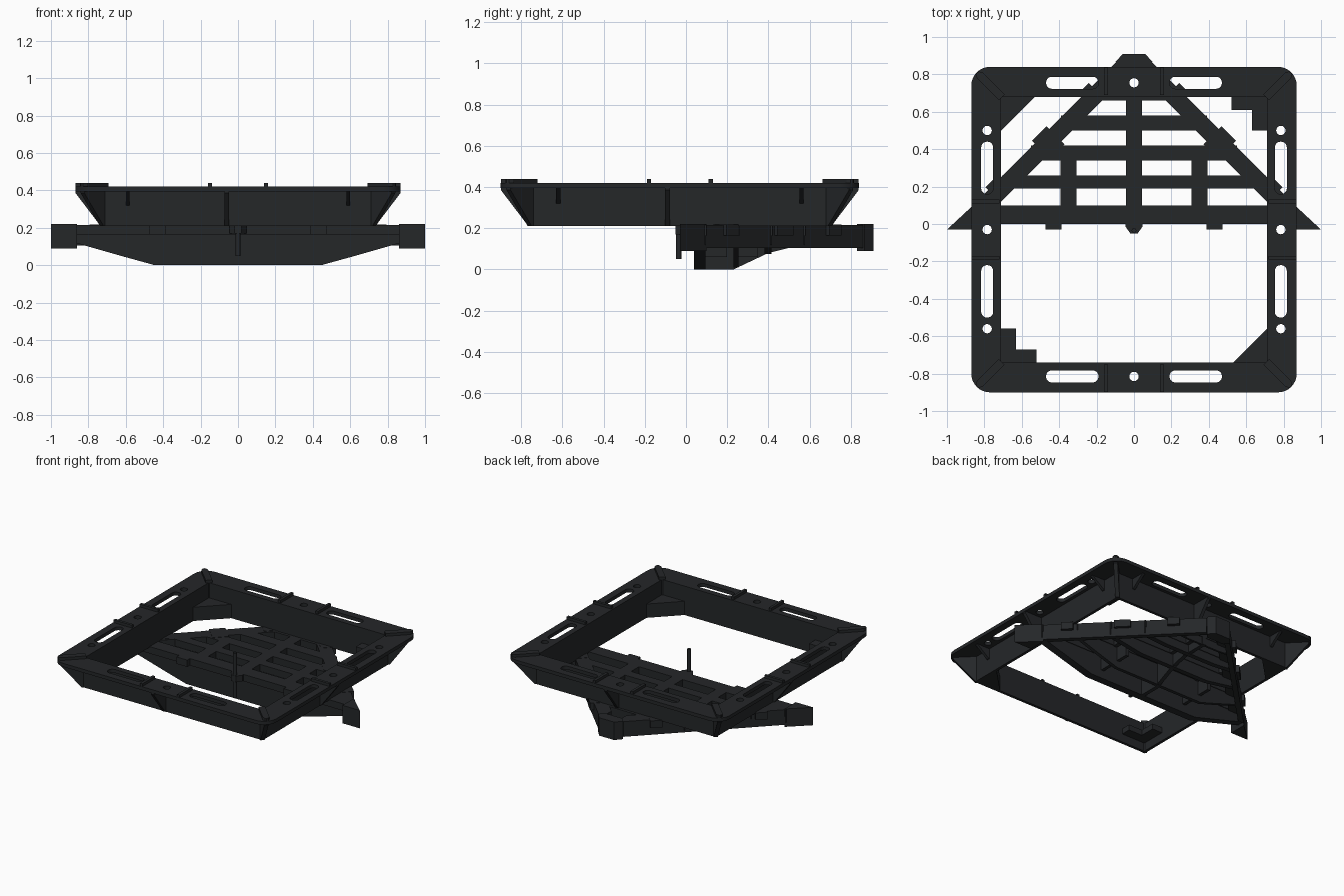
import bpy, bmesh
from math import pi, cos, sin
from mathutils import Matrix

if "Cube" in bpy.data.objects:
    bpy.data.objects.remove(bpy.data.objects["Cube"])

mat = bpy.data.materials.new("cast_iron")
mat.diffuse_color = (0.018, 0.02, 0.022, 1)
mat.use_nodes = True
mat.node_tree.nodes["Principled BSDF"].inputs["Base Color"].default_value = mat.diffuse_color
CY = -0.03      # frame centre in y
TOP = 0.215     # top of the grate


def link(name, mesh):
    ob = bpy.data.objects.new(name, mesh)
    mesh.materials.append(mat)
    mesh.shade_smooth()
    mesh.set_sharp_from_angle(angle=0.5)
    bpy.context.collection.objects.link(ob)
    return ob


def prism(name, pts, w0, w1, plane="xy", xf=None):
    """Extrude a 2D outline from w0 to w1 along the axis normal to the plane."""
    put = {"xy": lambda u, v, w: (u, v, w),
           "xz": lambda u, v, w: (u, w, v),
           "yz": lambda u, v, w: (w, u, v)}[plane]
    bm = bmesh.new()
    rings = [[bm.verts.new(put(u, v, w)) for u, v in pts] for w in (w0, w1)]
    n = len(pts)
    for r in rings:
        bm.faces.new(r)
    for i in range(n):
        j = (i + 1) % n
        bm.faces.new((rings[0][i], rings[0][j], rings[1][j], rings[1][i]))
    bmesh.ops.recalc_face_normals(bm, faces=bm.faces)
    if xf:
        bm.transform(xf)
    me = bpy.data.meshes.new(name)
    bm.to_mesh(me)
    bm.free()
    return link(name, me)


def box(name, x0, x1, y0, y1, z0, z1, xf=None):
    return prism(name, [(x0, y0), (x1, y0), (x1, y1), (x0, y1)], z0, z1, "xy", xf)


def rrect(cx, cy, hx, hy, r, seg=6):
    """Rounded rectangle outline; r = 0 gives sharp corners."""
    if r == 0:
        return [(cx - hx, cy - hy), (cx + hx, cy - hy), (cx + hx, cy + hy), (cx - hx, cy + hy)]
    out = []
    for k, (sx, sy) in enumerate([(1, 1), (-1, 1), (-1, -1), (1, -1)]):
        for i in range(seg + 1):
            a = k * pi / 2 + i * pi / 2 / seg
            out.append((cx + sx * (hx - r) + r * cos(a), cy + sy * (hy - r) + r * sin(a)))
    return out


def plate(name, loops, z0, z1):
    """Flat plate with holes, filled by a 2D curve."""
    cu = bpy.data.curves.new(name, "CURVE")
    cu.dimensions, cu.fill_mode, cu.extrude = "2D", "BOTH", (z1 - z0) / 2
    for pts in loops:
        s = cu.splines.new("POLY")
        s.points.add(len(pts) - 1)
        for p, (x, y) in zip(s.points, pts):
            p.co = (x, y, 0, 1)
        s.use_cyclic_u = True
    tmp = bpy.data.objects.new(name + "_curve", cu)
    bpy.context.collection.objects.link(tmp)
    dg = bpy.context.evaluated_depsgraph_get()
    me = bpy.data.meshes.new_from_object(tmp.evaluated_get(dg))
    bpy.data.objects.remove(tmp)
    me.transform(Matrix.Translation((0, 0, (z0 + z1) / 2)))
    me.name = name
    return link(name, me)


# ---- frame: flange with slots and bolt holes, and the wall below it
loops = [rrect(0, CY, 0.87, 0.87, 0.10, 8), rrect(0, CY, 0.71, 0.71, 0)]
for s in (-1, 1):
    for t in (-1, 1):
        loops.append(rrect(s * 0.33, CY + t * 0.785, 0.14, 0.032, 0.03, 5))
        loops.append(rrect(s * 0.785, CY + t * 0.33, 0.032, 0.14, 0.03, 5))
    for y in (-0.53, 0, 0.53):
        loops.append(rrect(s * 0.785, CY + y, 0.025, 0.025, 0.0249, 4))
    loops.append(rrect(0, CY + s * 0.785, 0.025, 0.025, 0.0249, 4))
plate("frame_flange", loops, 0.395, 0.42)
plate("frame_wall", [rrect(0, CY, 0.73, 0.73, 0), rrect(0, CY, 0.71, 0.71, 0)], 0.21, 0.40)

# gussets and raised ribs, repeated on the four sides and corners
gusset = [(0.72, 0.21), (0.735, 0.21), (0.868, 0.385), (0.868, 0.41), (0.72, 0.41)]
short = [(0.72, 0.32), (0.735, 0.32), (0.84, 0.40), (0.72, 0.40)]
corner = [(1.0, 0.21), (1.03, 0.21), (1.175, 0.385), (1.175, 0.41), (1.0, 0.41)]
crest = [(1.0, -0.022), (1.165, -0.022), (1.183, -0.012), (1.188, 0),
         (1.183, 0.012), (1.165, 0.022), (1.0, 0.022)]
for k in range(4):
    xf = Matrix.Translation((0, CY, 0)) @ Matrix.Rotation(k * pi / 2, 4, "Z")
    prism("flange_gusset", gusset, -0.072, -0.048, "xz", xf)
    for t in (-0.59, 0.59):
        prism("short_gusset", short, t - 0.01, t + 0.01, "xz", xf)
    for t in (-0.15, 0.15):
        box("flange_rib", 0.72, 0.868, t - 0.01, t + 0.01, 0.41, 0.44, xf)
    xd = xf @ Matrix.Rotation(pi / 4, 4, "Z")
    prism("corner_gusset", corner, -0.014, 0.014, "xz", xd)
    prism("corner_rib", crest, 0.41, 0.44, "xy", xd)

# seats inside the frame corners: two triangular, two stepped
for k in (0, 1):
    xf = Matrix.Translation((0, CY, 0)) @ Matrix.Rotation(k * pi, 4, "Z")
    prism("triangular_seat", [(-0.72, 0.72), (-0.72, 0.52), (-0.52, 0.72)], 0.21, 0.31, "xy", xf)
    prism("stepped_seat", [(0.72, 0.72), (0.52, 0.72), (0.52, 0.64), (0.63, 0.64),
                           (0.63, 0.53), (0.72, 0.53)], 0.27, 0.31, "xy", xf)

# ---- grate: cross bars, each a top strip over a deep tapered web
for y0, y1, d in [(0.0, 0.10, 0.0), (0.19, 0.26, 0.01), (0.34, 0.42, 0.075),
                  (0.50, 0.58, 0.105), (0.66, 0.72, 0.11)]:
    w = min(0.87, 0.93 - (y0 + y1) / 2)
    box("cross_bar_top", -w, w, y0, y1, 0.165, TOP)
    half = [(w, 0.18), (w, 0.12), (w * 0.72, d + (0.12 - d) * 0.42), (w * 0.51, d)]
    pts = half + [(-x, z) for x, z in reversed(half)]
    prism("cross_bar_web", pts, y0 + 0.04, y1 - 0.005, "xz")

# centre spine with its web
box("spine_top", -0.042, 0.042, 0.0, 0.72, 0.165, TOP)
prism("spine_web", [(0.04, 0.18), (0.04, 0.0), (0.23, 0.0), (0.4, 0.08),
                    (0.52, 0.11), (0.72, 0.11), (0.72, 0.18)], -0.014, 0.014, "yz")

for s in (-1, 1):
    # sloping side bars with lugs
    side = [(0.86, 0.10), (0.73, 0.10), (0.06, 0.77), (0.06, 0.86), (0.10, 0.86)]
    prism("side_bar", [(s * x, y) for x, y in side], 0.155, TOP)
    skirt = [(0.86, 0.10), (0.81, 0.10), (0.07, 0.84), (0.10, 0.86)]
    prism("side_bar_web", [(s * x, y) for x, y in skirt], 0.105, 0.17)
    for x, y, r in [(0.458, 0.435, 0.068), (0.235, 0.69, 0.05), (0.73, 0.19, 0.05)]:
        rot = Matrix.Translation((s * x, y, 0)) @ Matrix.Rotation(s * pi / 4, 4, "Z")
        box("side_lug", -r, r, -r * 0.8, r * 0.8, 0.165, TOP + 0.002, rot)
    # short links between the cross bars
    for y0, y1 in [(0.09, 0.20), (0.25, 0.35)]:
        box("bar_link", s * 0.35 - 0.042, s * 0.35 + 0.042, y0, y1, 0.16, TOP)
        box("bar_link_web", s * 0.35 - 0.012, s * 0.35 + 0.012, y0, y1, 0.06, 0.17)
    # pointed ears and edge tabs
    prism("grate_ear", [(s * 0.86, 0.10), (s * 1.0, -0.03), (s * 0.86, -0.03)], 0.09, TOP + 0.005)
    box("edge_tab", s * 0.43 - 0.043, s * 0.43 + 0.043, -0.03, 0.01, 0.165, TOP)

# nose at the apex and the upright pin at the straight edge
prism("grate_nose", [(-0.07, 0.83), (0.07, 0.83), (0.1, 0.865), (0.06, 0.91),
                     (-0.06, 0.91), (-0.1, 0.865)], 0.09, TOP + 0.005)
prism("pin_boss", [(-0.045, 0.01), (-0.045, -0.015), (-0.02, -0.05), (0.02, -0.05),
                   (0.045, -0.015), (0.045, 0.01)], 0.17, TOP)
prism("upright_pin", rrect(0, -0.035, 0.013, 0.013, 0.0129, 3), 0.05, 0.375)
